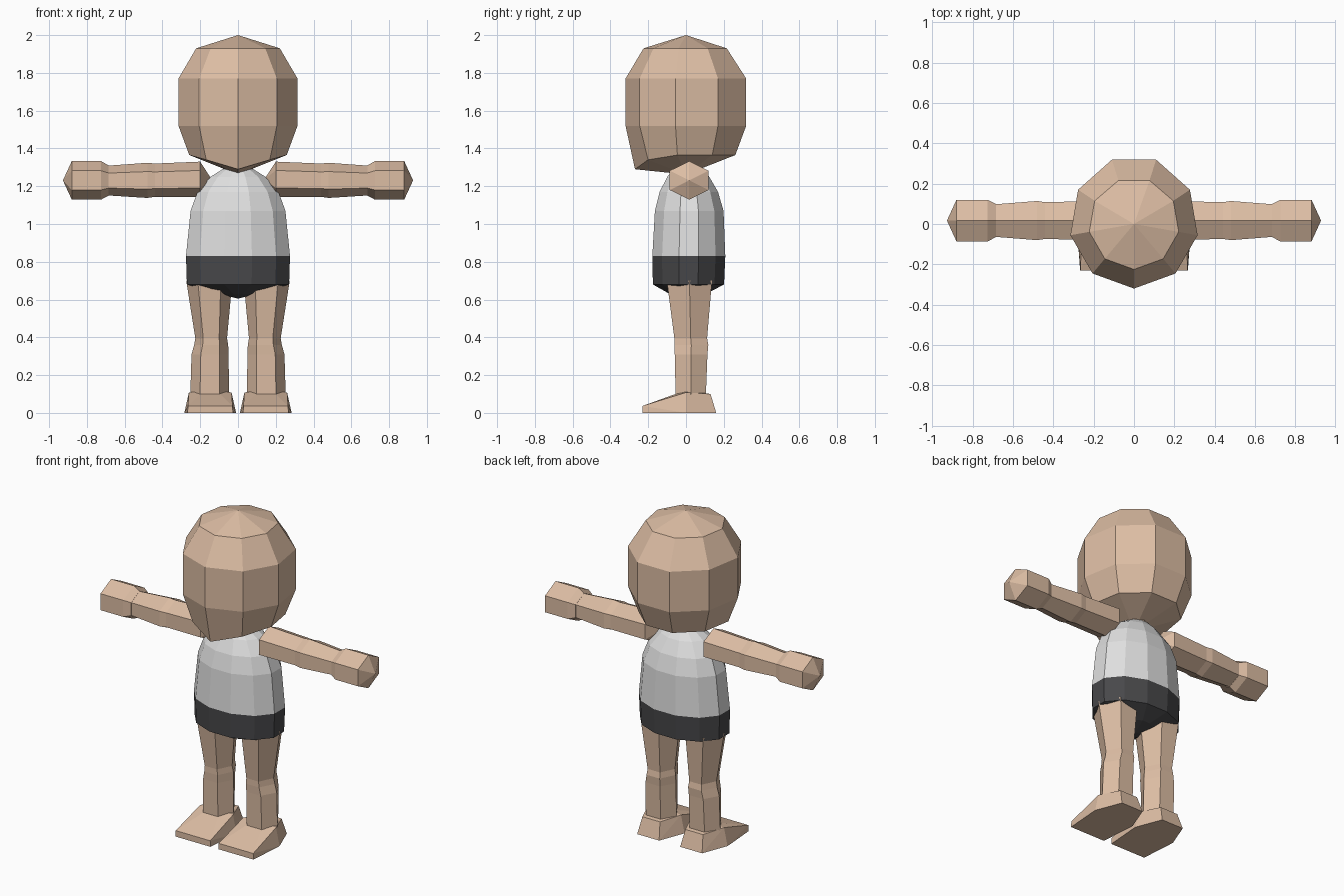
import bpy, bmesh, math
from mathutils import Vector

if "Cube" in bpy.data.objects:
    bpy.data.objects.remove(bpy.data.objects["Cube"])


def make_mat(name, col):
    m = bpy.data.materials.new(name)
    m.diffuse_color = (*col, 1)
    m.use_nodes = True
    m.node_tree.nodes["Principled BSDF"].inputs["Base Color"].default_value = m.diffuse_color
    return m


skin = make_mat("skin", (0.72, 0.51, 0.37))
white = make_mat("white shirt", (0.74, 0.74, 0.74))
dark = make_mat("dark shorts", (0.064, 0.064, 0.068))


def finish(name, bm, mats, rule=None):
    bmesh.ops.recalc_face_normals(bm, faces=bm.faces)
    if rule:
        for f in bm.faces:
            f.material_index = rule(f.calc_center_median())
    me = bpy.data.meshes.new(name)
    bm.to_mesh(me)
    bm.free()
    for m in mats:
        me.materials.append(m)
    ob = bpy.data.objects.new(name, me)
    bpy.context.collection.objects.link(ob)
    return ob


def loft(rings, start=None, end=None):
    """Skin rings of points; close each end with an apex or a flat face."""
    bm = bmesh.new()
    vs = [[bm.verts.new(p) for p in r] for r in rings]
    n = len(vs[0])
    for a, b in zip(vs, vs[1:]):
        for i in range(n):
            j = (i + 1) % n
            bm.faces.new((a[i], a[j], b[j], b[i]))
    for ring, tip in ((vs[0], start), (vs[-1], end)):
        if tip is None:
            bm.faces.new(ring)
        else:
            t = bm.verts.new(tip)
            for i in range(n):
                bm.faces.new((ring[i], ring[(i + 1) % n], t))
    return bm


def ring_z(n, z, rx, ry, cx=0, cy=0, turn=0):
    pts = []
    for i in range(n):
        a = math.radians(turn + 360 * i / n)
        pts.append(Vector((cx + rx * math.cos(a), cy + ry * math.sin(a), z)))
    return pts


# Head: nine-sided, one corner forward, chin corner pulled down
head = []
for z, r, back in ((1.93, 0.225, 1.02), (1.77, 0.32, 1.06),
                   (1.52, 0.32, 1.06), (1.365, 0.262, 1.06)):
    ring = ring_z(9, z, r, r, turn=-90)
    for p in ring:
        if p.y > 0:
            p.y *= back
    head.append(ring)
head[3][0].y, head[3][0].z = -0.27, 1.29
for i in (1, 8):
    head[3][i].z = 1.34
finish("head", loft(head, (0, 0, 2.0), (0, 0, 1.262)), [skin])

# Neck
finish("neck", loft([ring_z(8, 1.24, 0.085, 0.085, cy=0.01),
                     ring_z(8, 1.33, 0.075, 0.075, cy=0.01)]), [skin])

# Torso: white above the waist line, dark below
torso = [ring_z(12, z, rx, ry, cy=cy, turn=15) for z, rx, ry, cy in (
    (0.63, 0.10, 0.10, 0.01), (0.68, 0.28, 0.195, 0.013),
    (0.83, 0.285, 0.20, 0.015), (1.07, 0.26, 0.188, 0.017),
    (1.17, 0.222, 0.16, 0.015), (1.25, 0.15, 0.115, 0.012),
    (1.29, 0.085, 0.08, 0.01))]
finish("torso", loft(torso, (0, 0.01, 0.605)), [white, dark],
       lambda c: 1 if c.z < 0.83 else 0)

for side, s in (("left", 1), ("right", -1)):
    # Arm and hand: six-sided along x, corner up
    def ring_x(x, ry, rz, cz):
        return [Vector((s * x, 0.017 + ry * math.sin(math.radians(60 * i)),
                        cz + rz * math.cos(math.radians(60 * i)))) for i in range(6)]

    arm = [ring_x(*r) for r in (
        (0.20, 0.112, 0.093, 1.237), (0.44, 0.105, 0.088, 1.232),
        (0.48, 0.112, 0.093, 1.231), (0.70, 0.092, 0.078, 1.230))]
    finish(side + "_arm", loft(arm, (s * 0.14, 0.017, 1.237)), [skin])
    hand = [ring_x(*r) for r in (
        (0.685, 0.095, 0.080, 1.230), (0.725, 0.119, 0.102, 1.231),
        (0.88, 0.119, 0.102, 1.231))]
    finish(side + "_hand", loft(hand, None, (s * 0.927, 0.017, 1.231)), [skin])

    # Leg: six-sided with a pinched knee
    leg = [ring_z(6, z, rx, ry, s * cx, cy) for z, cx, rx, cy, ry in (
        (0.70, 0.152, 0.122, 0.018, 0.138), (0.395, 0.142, 0.084, 0.025, 0.100),
        (0.36, 0.142, 0.090, 0.028, 0.104), (0.31, 0.148, 0.098, 0.027, 0.100),
        (0.08, 0.150, 0.103, 0.025, 0.092))]
    finish(side + "_leg", loft(leg), [skin])

    # Foot: wedge hull, high ankle and thin square toe
    bm = bmesh.new()
    for half, y, z in ((0.12, -0.23, 0), (0.137, 0.0, 0), (0.075, 0.16, 0),
                       (0.118, -0.23, 0.037), (0.113, 0.0, 0.108),
                       (0.06, 0.13, 0.10), (0.03, 0.0, 0.12)):
        for k in (-1, 1):
            bm.verts.new((s * 0.147 + k * half, y, z))
    bmesh.ops.convex_hull(bm, input=bm.verts)
    bmesh.ops.dissolve_limit(bm, angle_limit=0.02, verts=bm.verts, edges=bm.edges)
    finish(side + "_foot", bm, [skin])
